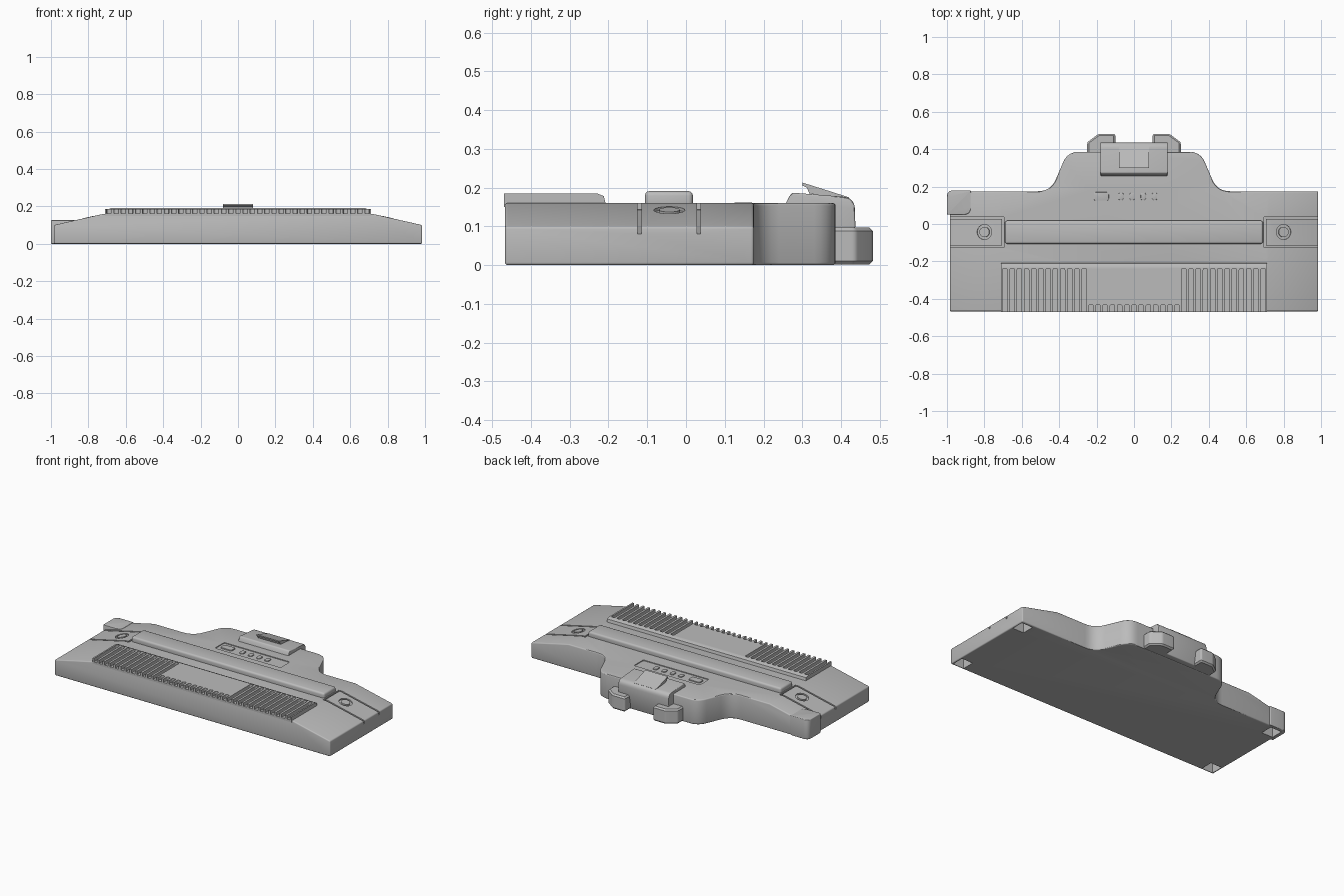
import bpy, bmesh, math
from mathutils import Vector, Matrix

old = bpy.data.objects.get("Cube")
if old:
    bpy.data.objects.remove(old, do_unlink=True)

grey = bpy.data.materials.new("plain_grey")
grey.use_nodes = True
grey.diffuse_color = (0.5, 0.5, 0.5, 1)
grey.node_tree.nodes["Principled BSDF"].inputs["Base Color"].default_value = (0.5, 0.5, 0.5, 1)

AXES = {"x": lambda a, b, h: (h, a, b),
        "y": lambda a, b, h: (a, h, b),
        "z": lambda a, b, h: (a, b, h)}


def rounded(points, steps=6):
    """Outline from (a, b, corner_radius) points."""
    out = []
    for i, (a, b, r) in enumerate(points):
        p = Vector((a, b))
        if not r:
            out.append(p)
            continue
        before = p + (Vector(points[i - 1][:2]) - p).normalized() * r
        after = p + (Vector(points[(i + 1) % len(points)][:2]) - p).normalized() * r
        for k in range(steps + 1):
            t = k / steps
            out.append(before * (1 - t) ** 2 + p * 2 * t * (1 - t) + after * t * t)
    return out


def rect(a0, a1, b0, b1, r=0):
    return rounded([(a0, b0, r), (a1, b0, r), (a1, b1, r), (a0, b1, r)])


def add_prism(bm, outline, h0, h1, axis="z"):
    put = AXES[axis]
    low = [bm.verts.new(put(a, b, h0)) for a, b in outline]
    high = [bm.verts.new(put(a, b, h1)) for a, b in outline]
    bm.faces.new(low)
    bm.faces.new(high)
    for i in range(len(low)):
        j = (i + 1) % len(low)
        bm.faces.new((low[i], low[j], high[j], high[i]))


def make(name, bm):
    bmesh.ops.recalc_face_normals(bm, faces=bm.faces)
    mesh = bpy.data.meshes.new(name)
    bm.to_mesh(mesh)
    bm.free()
    mesh.materials.append(grey)
    obj = bpy.data.objects.new(name, mesh)
    bpy.context.collection.objects.link(obj)
    return obj


def prism(name, outline, h0, h1, axis="z"):
    bm = bmesh.new()
    add_prism(bm, outline, h0, h1, axis)
    return make(name, bm)


def finish(obj, bevel=0, cutters=(), segments=3):
    """Bevel, cut and shade a part."""
    bpy.ops.object.select_all(action="DESELECT")
    obj.select_set(True)
    bpy.context.view_layer.objects.active = obj
    if bevel:
        mod = obj.modifiers.new("edge_bevel", "BEVEL")
        mod.width, mod.segments = bevel, segments
        mod.limit_method, mod.angle_limit = "ANGLE", math.radians(32)
        bpy.ops.object.modifier_apply(modifier=mod.name)
    for cutter in cutters:
        cutter.hide_render = True
        mod = obj.modifiers.new("cut", "BOOLEAN")
        mod.operation, mod.solver, mod.object = "DIFFERENCE", "EXACT", cutter
        bpy.ops.object.modifier_apply(modifier=mod.name)
    bpy.ops.object.shade_smooth_by_angle(angle=math.radians(30))


SIDES = (("left", 1), ("right", -1))
TOP, SHOULDER, EDGE, EDGE_Z = 0.16, 0.72, 0.985, 0.10
SLOPE = math.atan2(TOP - EDGE_Z, EDGE - SHOULDER)

# Body: stepped outline with sloping shoulders
half = [(EDGE, -0.467, 0), (EDGE, 0.175, 0), (0.445, 0.175, 0.07), (0.355, 0.386, 0.06)]
outline = half + [(-x, y, r) for x, y, r in reversed(half)]
bm = bmesh.new()
add_prism(bm, rounded(outline), 0, TOP)
for _, s in SIDES:
    res = bmesh.ops.bisect_plane(bm, geom=bm.verts[:] + bm.edges[:] + bm.faces[:],
                                 plane_co=(s * SHOULDER, 0, TOP),
                                 plane_no=(s * math.sin(SLOPE), 0, math.cos(SLOPE)),
                                 clear_outer=True)
    rim = [e for e in res["geom_cut"] if isinstance(e, bmesh.types.BMEdge)]
    bmesh.ops.holes_fill(bm, edges=[e for e in bm.edges if e.is_boundary], sides=0)
body = make("body", bm)

# Pockets beneath the corner caps
bm = bmesh.new()
for _, s in SIDES:
    for y in (-0.418, 0.118):
        add_prism(bm, rect(s * 0.935 - 0.04, s * 0.935 + 0.04, y - 0.04, y + 0.04), -0.05, 0.085)
pockets = make("pocket_cutter", bm)

# Grooves framing the shoulder pads
groove_cutters = []
for side, s in SIDES:
    for y in (-0.12, 0.033):
        pts = [(s * x, z) for x, z in ((0.7, 0.142), (1.02, 0.073), (1.02, 0.25), (0.7, 0.25))]
        groove_cutters.append(prism("groove_cutter", pts, y - 0.005, y + 0.005, "y"))
    groove_cutters.append(prism("groove_cutter", rect(s * 0.7 - 0.005, s * 0.7 + 0.005, -0.125, 0.038),
                                0.145, 0.25))


def shoulder_disc(name, s, radius, depth, height):
    bm = bmesh.new()
    place = (Matrix.Translation((s * 0.8, -0.043, TOP - 0.08 * math.tan(SLOPE)))
             @ Matrix.Rotation(s * SLOPE, 4, "Y")
             @ Matrix.Translation((0, 0, (height - depth) / 2)))
    bmesh.ops.create_cone(bm, cap_ends=True, segments=32, radius1=radius, radius2=radius,
                          depth=depth + height, matrix=place)
    return make(name, bm)


ring_cutters = [shoulder_disc("ring_cutter", s, 0.04, 0.008, 0.03) for _, s in SIDES]

# Recessed control panel
control_cutter = prism("control_cutter", rect(-0.235, 0.235, 0.1, 0.195, 0.01), 0.155, 0.25)

finish(body, 0.007, [pockets, control_cutter] + groove_cutters + ring_cutters)

for side, s in SIDES:
    finish(shoulder_disc(side + "_shoulder_button", s, 0.027, 0.012, 0.001))

# Control keys
finish(prism("wide_key", rect(-0.215, -0.135, 0.125, 0.17, 0.012), 0.15, 0.162), 0.002)
for i in range(4):
    x = -0.07 + 0.06 * i
    finish(prism("small_key_%d" % (i + 1), rect(x - 0.014, x + 0.014, 0.128, 0.167, 0.012),
                 0.15, 0.161), 0.002)

# Corner caps
for side, s in SIDES:
    for end, y, d in (("front", -0.48, 1), ("back", 0.18, -1)):
        pts = [(s * 1.0, y, 0.035), (s * 1.0, y + d * 0.13, 0.006),
               (s * 0.872, y + d * 0.13, 0.04), (s * 0.872, y, 0.006)]
        cap = prism("%s_%s_corner_cap" % (end, side), rounded(pts), 0, 0.127)
        finish(cap, 0.005, [pockets])

# Long top bar
finish(prism("top_bar", rect(-0.69, 0.69, -0.106, 0.018), 0.14, 0.191), 0.012)

# Vent panel with slots open to the front
profile = [(-0.47, 0.15), (-0.47, 0.185), (-0.23, 0.185), (-0.212, 0.178), (-0.205, 0.15)]
vent = prism("vent_panel", profile, -0.712, 0.712, "x")
bm = bmesh.new()
PITCH, WIDTH = 0.0385, 0.012


def add_slot(bm, x, back):
    pts = [(x - WIDTH, -0.52, 0), (x + WIDTH, -0.52, 0), (x + WIDTH, back, 0.01), (x - WIDTH, back, 0.01)]
    add_prism(bm, rounded(pts, 4), 0.163, 0.25)


for i in range(12):
    for _, s in SIDES:
        add_slot(bm, s * (0.69 - PITCH * i), -0.237)
for i in range(-6, 7):
    add_slot(bm, PITCH * i, -0.43)
slots = make("slot_cutter", bm)
finish(vent, 0, [slots])

# Rear latch housing and lifted tab
housing = [(0.255, 0.1, 0), (0.255, 0.155, 0), (0.272, 0.187, 0.008), (0.435, 0.174, 0.03),
           (0.437, 0.1, 0), (0.42, 0.002, 0), (0.37, 0.002, 0), (0.37, 0.1, 0)]
finish(prism("latch_housing", rounded(housing), -0.18, 0.18, "x"), 0.005)
tab = [(0.3, 0.213), (0.3, 0.205), (0.312, 0.2), (0.318, 0.185), (0.41, 0.165), (0.42, 0.175)]
finish(prism("latch_tab", tab, -0.08, 0.08, "x"))

# Rear clips
for side, s in SIDES:
    pts = [(s * x, y, r) for x, y, r in
           ((0.1, 0.37, 0), (0.25, 0.37, 0), (0.25, 0.437, 0.01), (0.19, 0.482, 0.01), (0.1, 0.482, 0.012))]
    finish(prism(side + "_rear_clip", rounded(pts), 0.002, 0.097), 0.012, segments=1)

for cutter in [pockets, control_cutter, slots] + groove_cutters + ring_cutters:
    bpy.data.objects.remove(cutter, do_unlink=True)
